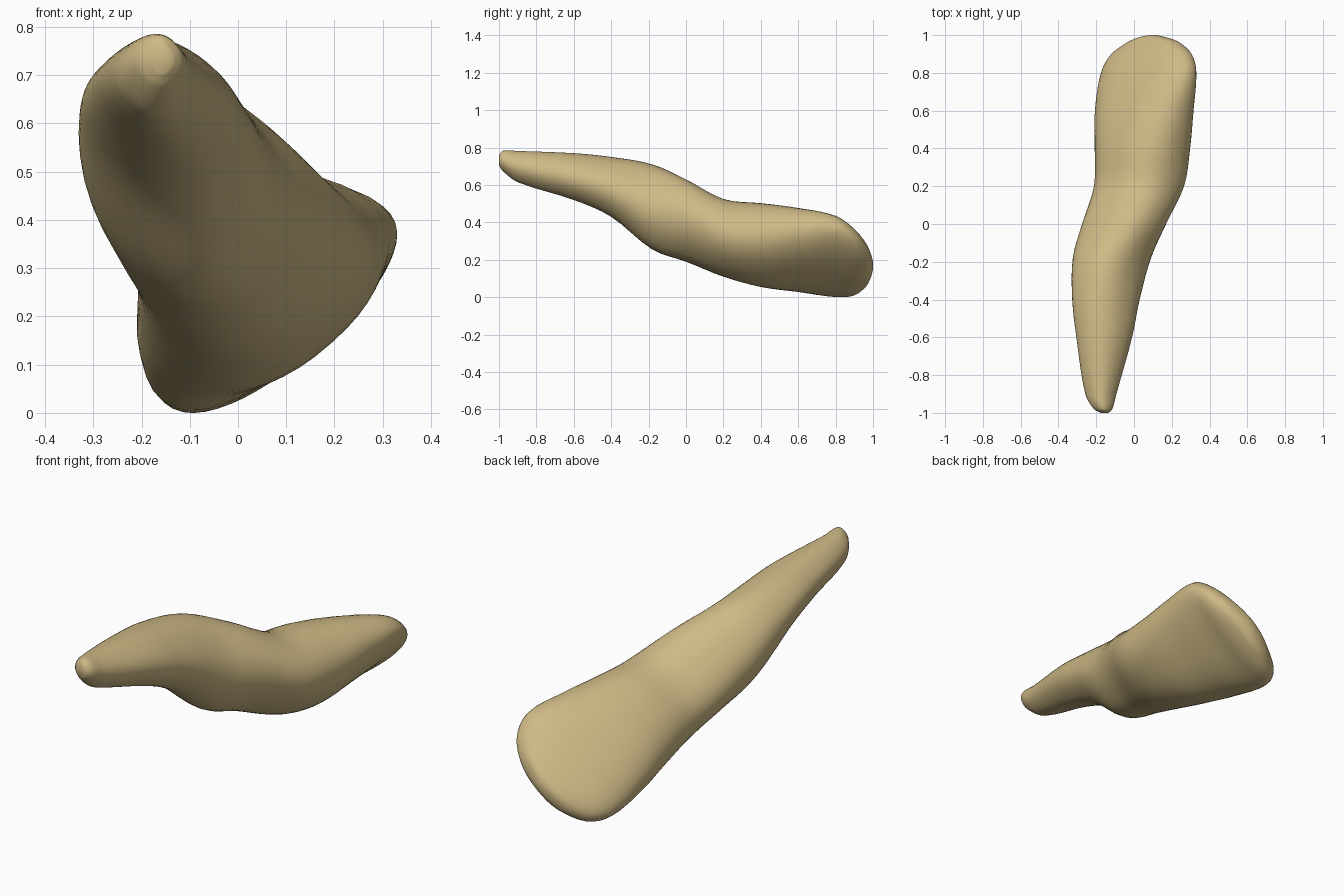
import bpy, bmesh, math

if "Cube" in bpy.data.objects:
    bpy.data.objects.remove(bpy.data.objects["Cube"])

# Stations along the tooth: y, xmin, xmax, zmin, zmax, thickness ratio
# (the ratio compares the lingual-labial axis with the broad axis)
ST = [
    (-1.00, -0.175, -0.135, 0.705, 0.76, 1.0),
    (-0.98, -0.212, -0.115, 0.675, 0.783, 1.0),
    (-0.90, -0.258, -0.093, 0.615, 0.782, 1.0),
    (-0.60, -0.305, -0.01, 0.52, 0.77, 1.05),
    (-0.40, -0.327, 0.03, 0.43, 0.75, 1.1),
    (-0.18, -0.324, 0.09, 0.255, 0.71, 1.08),
    (0.00, -0.275, 0.17, 0.19, 0.63, 0.95),
    (0.20, -0.212, 0.265, 0.11, 0.525, 0.88),
    (0.40, -0.208, 0.297, 0.055, 0.503, 0.78),
    (0.60, -0.207, 0.315, 0.028, 0.477, 0.58),
    (0.80, -0.175, 0.33, 0.001, 0.435, 0.38),
    (0.90, -0.12, 0.305, 0.01, 0.365, 0.34),
    (0.965, -0.03, 0.235, 0.06, 0.285, 0.36),
    (0.99, 0.03, 0.165, 0.11, 0.228, 0.45),
    (1.00, 0.08, 0.12, 0.15, 0.19, 0.6),
]
SIDES = 48


def slope(i, k):
    a, b = ST[max(i - 1, 0)], ST[min(i + 1, len(ST) - 1)]
    return (b[k] - a[k]) / (b[0] - a[0])


def blend(i, t):
    """Smooth station between station i and i + 1."""
    p, q = ST[i], ST[i + 1]
    h = q[0] - p[0]
    row = [p[0] + h * t]
    for k in range(1, 6):
        row.append((2*t**3 - 3*t*t + 1) * p[k] + (t**3 - 2*t*t + t) * h * slope(i, k)
                   + (3*t*t - 2*t**3) * q[k] + (t**3 - t*t) * h * slope(i + 1, k))
    return row


def section(row):
    """Tilted rounded section fitted to its box; the root is flatter low on its left."""
    y, x0, x1, z0, z1, ratio = row
    root = min(max((0.2 - y) / 0.4, 0), 1) * min(max((y + 1) / 0.3, 0), 1)
    pts = []
    e = 2 / 2.3
    for j in range(SIDES):
        a = 2 * math.pi * j / SIDES
        c, s = math.cos(a), math.sin(a)
        u = math.copysign(abs(c) ** e, c)
        v = ratio * math.copysign(abs(s) ** e, s)
        if u < 0:
            u *= 1 - 0.2 * root
        pts.append((u - v, u + v))
    xs, zs = [p[0] for p in pts], [p[1] for p in pts]
    fit = lambda n, vals, lo, hi: lo + (n - min(vals)) / (max(vals) - min(vals)) * (hi - lo)
    return [(fit(px, xs, x0, x1), y, fit(pz, zs, z0, z1)) for px, pz in pts]


# Tooth body: root and crown lofted as one skin
bm = bmesh.new()
rows = [blend(i, t / 4) for i in range(len(ST) - 1) for t in range(4)] + [ST[-1]]
rings = [[bm.verts.new(p) for p in section(r)] for r in rows]
for a, b in zip(rings, rings[1:]):
    for j in range(SIDES):
        k = (j + 1) % SIDES
        bm.faces.new((a[j], a[k], b[k], b[j]))
bm.faces.new(rings[0])
bm.faces.new(rings[-1])
bmesh.ops.recalc_face_normals(bm, faces=bm.faces)
for f in bm.faces:
    f.smooth = True
mesh = bpy.data.meshes.new("tooth")
bm.to_mesh(mesh)
bm.free()
tooth = bpy.data.objects.new("tooth", mesh)
bpy.context.collection.objects.link(tooth)

# Ivory colour
mat = bpy.data.materials.new("ivory tan")
mat.diffuse_color = (0.62, 0.49, 0.24, 1)
mat.use_nodes = True
mat.node_tree.nodes["Principled BSDF"].inputs["Base Color"].default_value = mat.diffuse_color
mesh.materials.append(mat)
